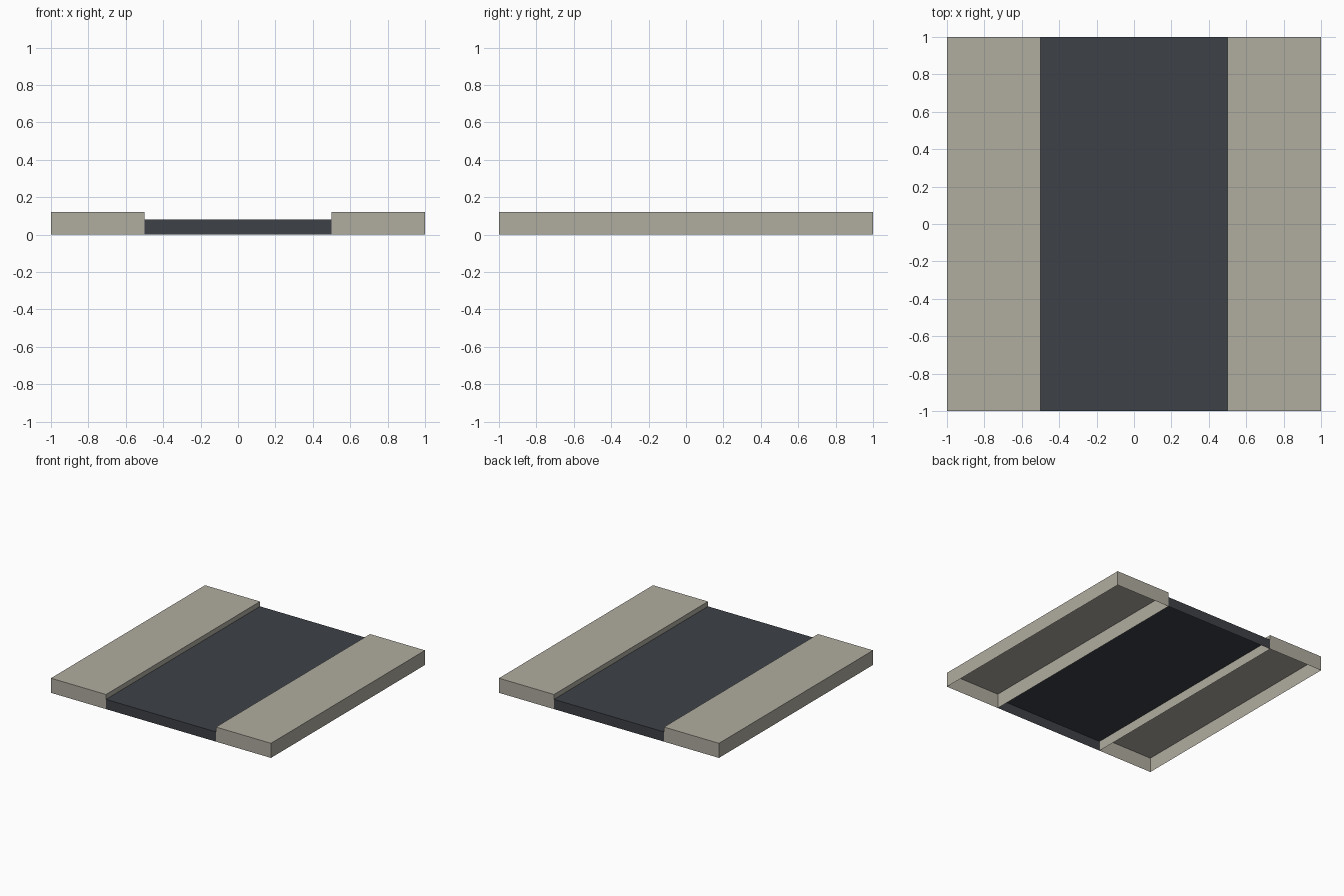
import bpy
import bmesh

cube = bpy.data.objects.get("Cube")
if cube:
    bpy.data.objects.remove(cube, do_unlink=True)


def material(name, color):
    mat = bpy.data.materials.new(name)
    mat.use_nodes = True
    mat.diffuse_color = color
    mat.node_tree.nodes["Principled BSDF"].inputs["Base Color"].default_value = color
    return mat


def open_slab(name, x_min, x_max, height, mat, side_walls=True):
    """Hollow slab two units deep, without a bottom face."""
    bm = bmesh.new()
    bmesh.ops.create_cube(bm, size=1)
    bm.normal_update()
    unwanted = [f for f in bm.faces
                if f.normal.z < -0.5 or (not side_walls and abs(f.normal.x) > 0.5)]
    bmesh.ops.delete(bm, geom=unwanted, context='FACES')
    for v in bm.verts:
        v.co.x = x_min if v.co.x < 0 else x_max
        v.co.y *= 2
        v.co.z = 0 if v.co.z < 0 else height
    mesh = bpy.data.meshes.new(name)
    bm.to_mesh(mesh)
    bm.free()
    mesh.materials.append(mat)
    obj = bpy.data.objects.new(name, mesh)
    bpy.context.scene.collection.objects.link(obj)
    return obj


stone = material("pale stone", (0.434, 0.413, 0.352, 1))
asphalt = material("dark asphalt", (0.047, 0.053, 0.063, 1))

# Raised pavements on both sides
open_slab("right_pavement", -1, -0.5, 0.12, stone)
open_slab("left_pavement", 0.5, 1, 0.12, stone)

# Sunken road between them, closed only at its ends
open_slab("road", -0.5, 0.5, 0.08, asphalt, side_walls=False)
